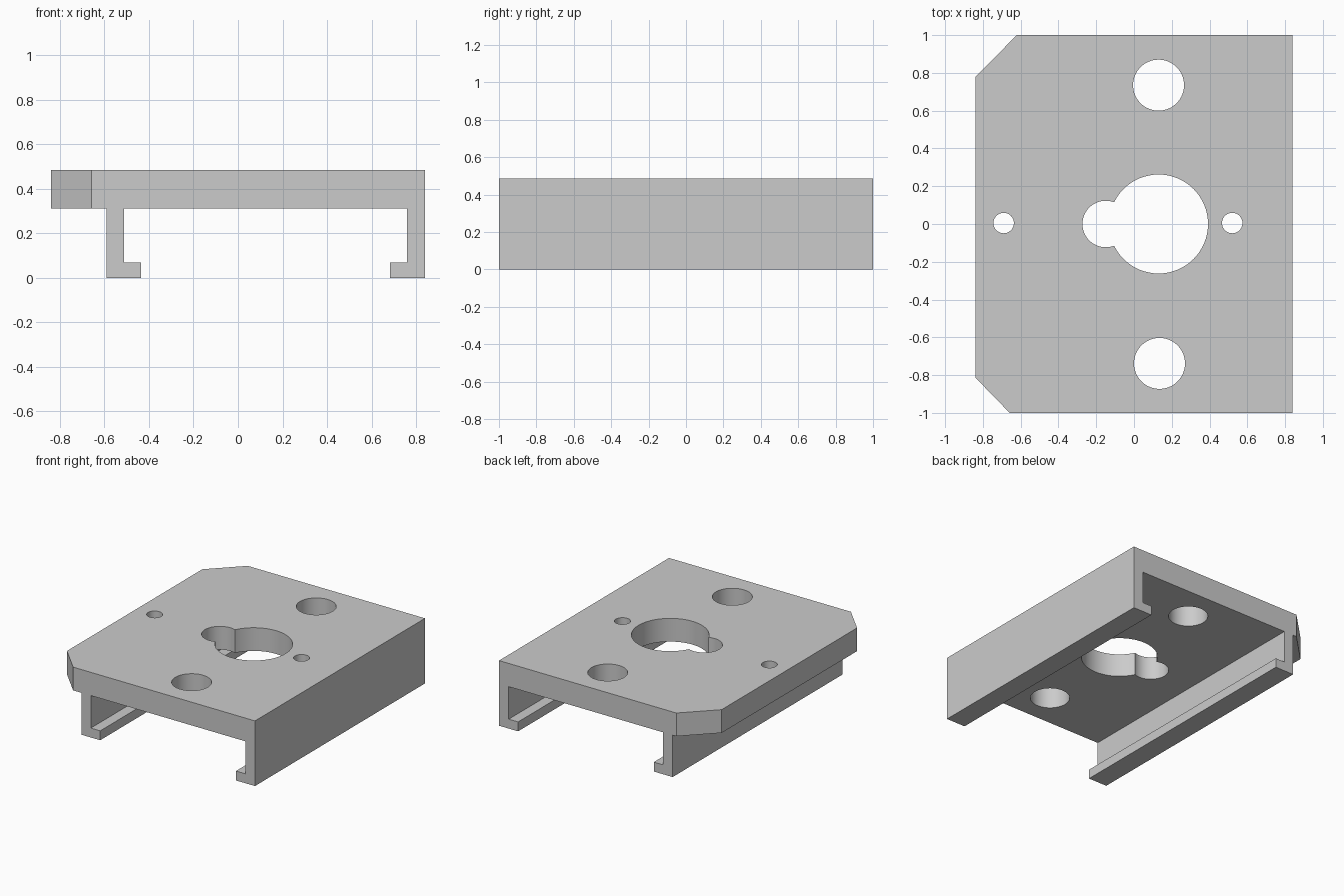
import bpy, bmesh, math

cube = bpy.data.objects.get("Cube")
if cube:
    bpy.data.objects.remove(cube, do_unlink=True)

grey = bpy.data.materials.new("light grey")
grey.use_nodes = True
colour = (0.6, 0.6, 0.6, 1)
grey.diffuse_color = colour
grey.node_tree.nodes["Principled BSDF"].inputs["Base Color"].default_value = colour

TOP, UNDER = 0.485, 0.312
SIDE, END = 0.84, 1.0


def extrude_outline(name, points, direction):
    """Make a solid by sweeping a flat outline along a direction."""
    mesh = bpy.data.meshes.new(name)
    bm = bmesh.new()
    face = bm.faces.new([bm.verts.new(p) for p in points])
    swept = bmesh.ops.extrude_face_region(bm, geom=[face])["geom"]
    bmesh.ops.translate(bm, vec=direction,
                        verts=[g for g in swept if isinstance(g, bmesh.types.BMVert)])
    bmesh.ops.recalc_face_normals(bm, faces=bm.faces)
    bm.to_mesh(mesh)
    bm.free()
    mesh.materials.append(grey)
    obj = bpy.data.objects.new(name, mesh)
    bpy.context.collection.objects.link(obj)
    return obj


def cut(target, cutter):
    mod = target.modifiers.new(cutter.name, "BOOLEAN")
    mod.operation = "DIFFERENCE"
    mod.solver = "EXACT"
    mod.object = cutter
    bpy.context.view_layer.objects.active = target
    bpy.ops.object.modifier_apply(modifier=mod.name)
    bpy.data.objects.remove(cutter, do_unlink=True)


# Plate with overhang and two inward-lipped rails, as one cross-section
section = [(-SIDE, TOP), (-SIDE, UNDER), (-0.59, UNDER), (-0.59, 0), (-0.435, 0),
           (-0.435, 0.07), (-0.512, 0.07), (-0.512, UNDER), (0.76, UNDER),
           (0.76, 0.07), (0.683, 0.07), (0.683, 0), (SIDE, 0), (SIDE, TOP)]
bracket = extrude_outline("mounting_bracket", [(x, -END, z) for x, z in section],
                          (0, 2 * END, 0))

# Clipped corners on the overhanging side: sign, cut along x, cut along y
for sign, dx, dy in [(1, 0.22, 0.22), (-1, 0.182, 0.187)]:
    a, b = (-SIDE, sign * (END - dy)), (-SIDE + dx, sign * END)
    ex, ey = b[0] - a[0], b[1] - a[1]
    outline = [(a[0] - ex, a[1] - ey), (b[0] + ex, b[1] + ey),
               (a[0] - ex, b[1] + ey)]
    cut(bracket, extrude_outline("corner_cutter", [(x, y, 0.2) for x, y in outline],
                                 (0, 0, 0.5)))

# Round holes through the plate: x, y, radius (first two overlap as a keyhole)
holes = [(0.13, 0, 0.262), (-0.15, 0, 0.123), (0.13, 0.735, 0.135),
         (0.135, -0.738, 0.135), (-0.69, 0.005, 0.054), (0.52, 0.005, 0.054)]
for x, y, r in holes:
    ring = [(x + r * math.cos(t * math.tau / 64), y + r * math.sin(t * math.tau / 64), 0.2)
            for t in range(64)]
    cut(bracket, extrude_outline("hole_cutter", ring, (0, 0, 0.5)))

# Smooth hole walls, crisp edges
bpy.ops.object.select_all(action="DESELECT")
bracket.select_set(True)
bpy.context.view_layer.objects.active = bracket
bpy.ops.object.shade_smooth_by_angle(angle=math.radians(30))
